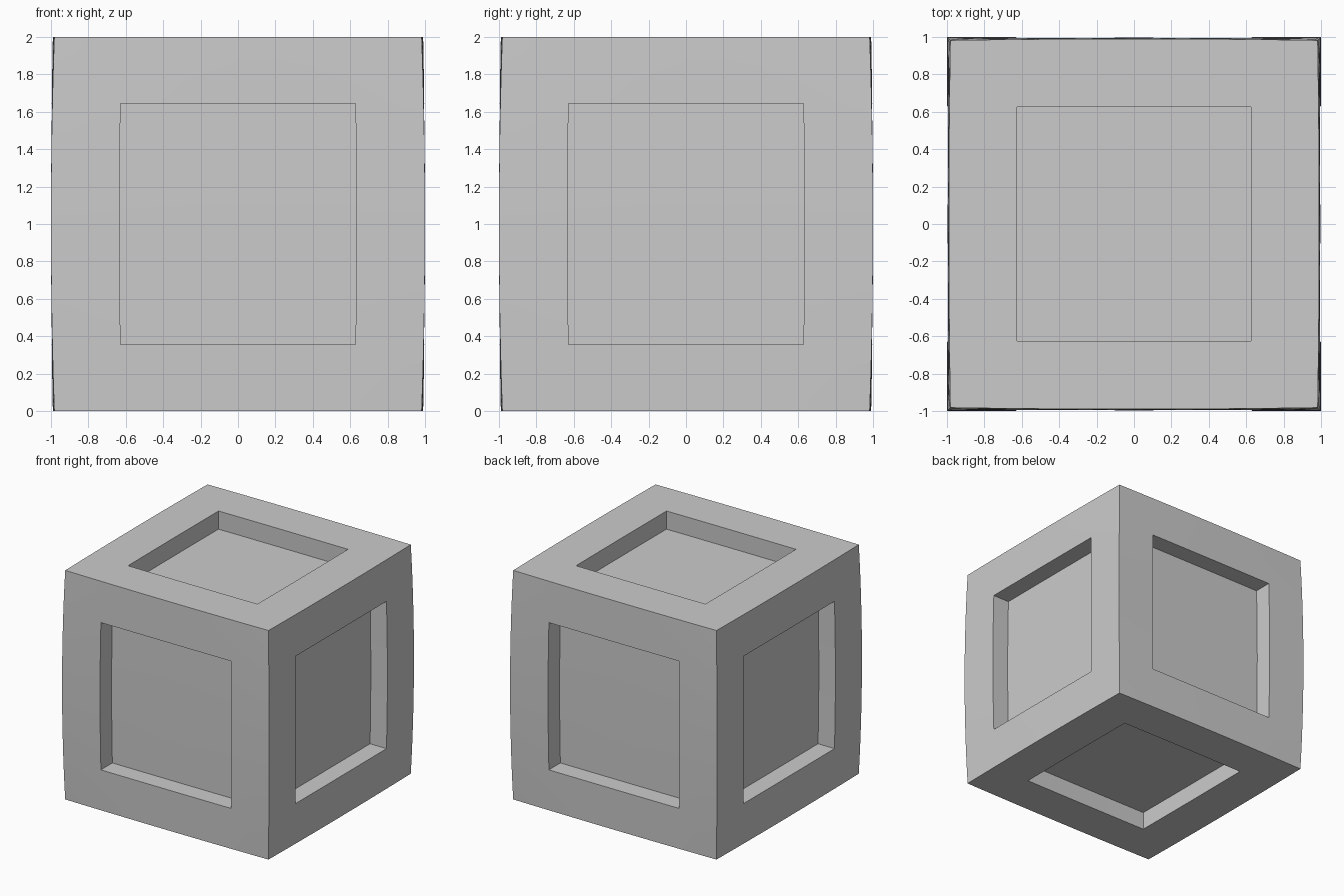
import bpy, bmesh
from mathutils import Vector

if "Cube" in bpy.data.objects:
    bpy.data.objects.remove(bpy.data.objects["Cube"])

HOLE = (0.633, 0.633, 0.643)   # half size of the recessed panels
DEPTH = 0.16

bm = bmesh.new()
bmesh.ops.create_cube(bm, size=2)

# slice the cube into a grid that contains the panel borders
for axis in range(3):
    h = HOLE[axis]
    n = Vector([float(i == axis) for i in range(3)])
    cuts = [-0.88, -0.76, -h, -h * 0.66, -h * 0.33, 0, h * 0.33, h * 0.66, h, 0.76, 0.88]
    for c in cuts:
        bmesh.ops.bisect_plane(bm, geom=bm.verts[:] + bm.edges[:] + bm.faces[:],
                               plane_co=n * c, plane_no=n)

# push a square panel inward on each of the six sides
for axis in range(3):
    others = [i for i in range(3) if i != axis]
    for side in (-1, 1):
        n = Vector([float(side * (i == axis)) for i in range(3)])
        panel = []
        for f in bm.faces:
            c = f.calc_center_median()
            if c[axis] * side > 0.99 and all(abs(c[i]) < HOLE[i] for i in others):
                panel.append(f)
        res = bmesh.ops.extrude_face_region(bm, geom=panel)
        verts = [g for g in res["geom"] if isinstance(g, bmesh.types.BMVert)]
        bmesh.ops.translate(bm, verts=verts, vec=-n * DEPTH)
        old = [f for f in panel if f.is_valid]
        if old:
            bmesh.ops.delete(bm, geom=old, context='FACES')

# slight barrel bulge of the four upright sides, then stand on the ground
for v in bm.verts:
    x, y, z = v.co
    v.co.x = x * (1 - z * z * (0.010 + 0.008 * y * y))
    v.co.y = y * (1 - z * z * (0.010 + 0.008 * x * x))
    v.co.z = z + 1

bmesh.ops.recalc_face_normals(bm, faces=bm.faces[:])
mesh = bpy.data.meshes.new("panelled_crate")
bm.to_mesh(mesh)
bm.free()
crate = bpy.data.objects.new("panelled_crate", mesh)
bpy.context.collection.objects.link(crate)
bpy.context.view_layer.objects.active = crate
crate.select_set(True)
bpy.ops.object.shade_smooth_by_angle()
